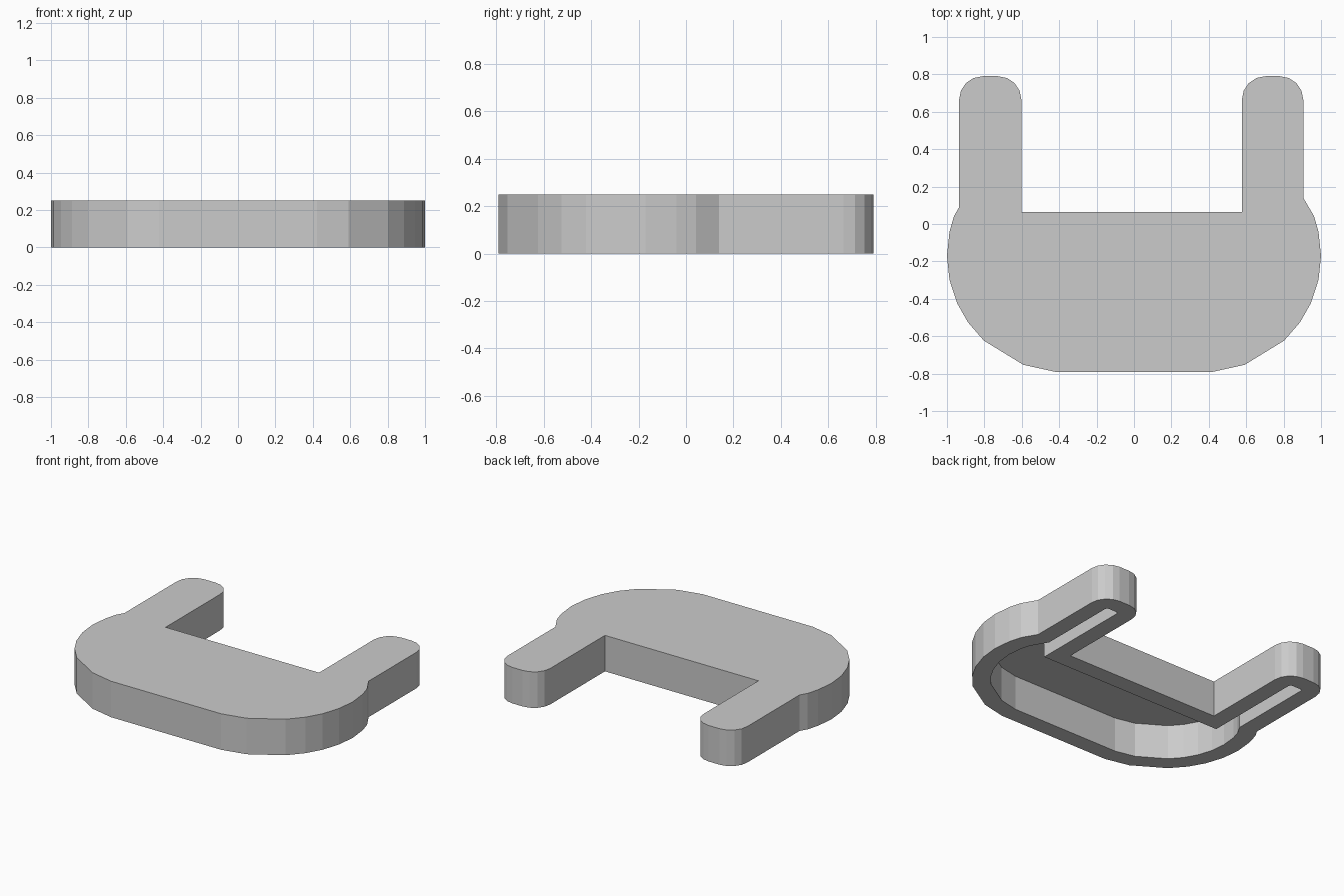
import bpy, bmesh
from math import sin, cos, radians
from mathutils import Vector

if "Cube" in bpy.data.objects:
    bpy.data.objects.remove(bpy.data.objects["Cube"])

HEIGHT, WALL, ROOF = 0.25, 0.117, 0.01
BASE_Y, TIP_Y, NOTCH_Y = -0.79, 0.79, 0.065


def arc(cx, cy, r, angles):
    return [Vector((cx + r * cos(radians(a)), cy + r * sin(radians(a)))) for a in angles]


def half_outline(outer_x, inner_x, join_y):
    """One side: rounded body corner, then an arm with a rounded tip, then the notch corner."""
    pts = arc(0.38, -0.17, 0.62, (-86, -70, -47, -35, -24, -12, 0, 12, 20))
    pts[0].y = BASE_Y
    pts.append(Vector((outer_x, join_y)))
    r = 0.125
    pts += arc(outer_x - r, TIP_Y - r, r, (0, 22.5, 45, 67.5, 90))
    pts += arc(inner_x + r, TIP_Y - r, r, (90, 112.5, 135, 157.5, 180))
    pts.append(Vector((inner_x, NOTCH_Y)))
    return pts


def inset(pts, d):
    """Offset a counter-clockwise outline inward with mitred corners."""
    result = []
    for i, p in enumerate(pts):
        a = (p - pts[i - 1]).normalized()
        b = (pts[(i + 1) % len(pts)] - p).normalized()
        na, nb = Vector((-a.y, a.x)), Vector((-b.y, b.x))
        result.append(p + (na + nb) * (d / (1 + na.dot(nb))))
    return result


# Full outline: right half, then the mirrored, slightly wider-set left half
right = half_outline(0.905, 0.577, 0.14)
left = [Vector((-p.x, p.y)) for p in reversed(half_outline(0.935, 0.602, 0.09))]
outline = right + left
cavity = inset(outline, WALL)

# Hollow body: top, outer wall, bottom rim, inner wall, ceiling
bm = bmesh.new()
loops = [[bm.verts.new((p.x, p.y, z)) for p in pts] for pts, z in (
    (outline, HEIGHT), (outline, 0), (cavity, 0), (cavity, HEIGHT - ROOF))]
bm.faces.new(loops[0])
bm.faces.new(list(reversed(loops[-1])))
n = len(outline)
for upper, lower in zip(loops, loops[1:]):
    for i in range(n):
        j = (i + 1) % n
        bm.faces.new((upper[i], lower[i], lower[j], upper[j]))
bmesh.ops.recalc_face_normals(bm, faces=bm.faces)

mesh = bpy.data.meshes.new("hollow_forked_plate")
bm.to_mesh(mesh)
bm.free()
plate = bpy.data.objects.new("hollow_forked_plate", mesh)
bpy.context.collection.objects.link(plate)
